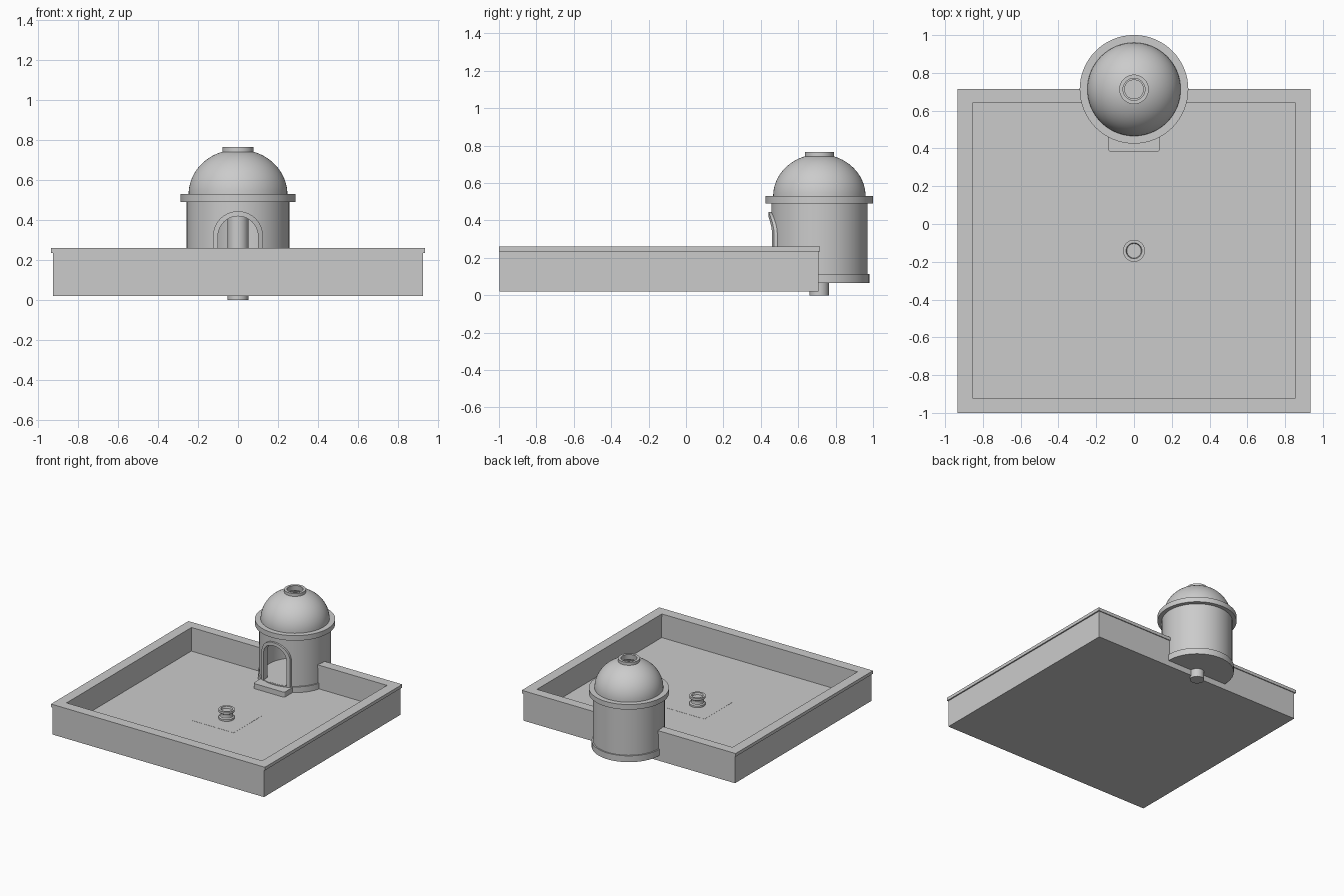
import bpy, bmesh
from math import sin, cos, pi, sqrt, radians

cube = bpy.data.objects.get("Cube")
if cube:
    bpy.data.objects.remove(cube, do_unlink=True)

stone = bpy.data.materials.new("grey_stone")
stone.use_nodes = True
GREY = (0.6, 0.6, 0.6, 1)
stone.diffuse_color = GREY
stone.node_tree.nodes["Principled BSDF"].inputs["Base Color"].default_value = GREY

TOWER_Y = 0.713
POOL_Y = -0.142
FLOOR = 0.07
SPRING = 0.32      # height where the door arch begins


def finish(name, bm, smooth=False):
    bmesh.ops.remove_doubles(bm, verts=bm.verts, dist=1e-5)
    bmesh.ops.recalc_face_normals(bm, faces=bm.faces)
    mesh = bpy.data.meshes.new(name)
    bm.to_mesh(mesh)
    bm.free()
    mesh.materials.append(stone)
    ob = bpy.data.objects.new(name, mesh)
    bpy.context.collection.objects.link(ob)
    if smooth:
        shade(ob)
    return ob


def shade(ob):
    bpy.ops.object.select_all(action='DESELECT')
    ob.select_set(True)
    bpy.context.view_layer.objects.active = ob
    bpy.ops.object.shade_smooth_by_angle(angle=radians(30))


def box(name, x0, x1, y0, y1, z0, z1):
    bm = bmesh.new()
    bmesh.ops.create_cube(bm, size=1)
    for v in bm.verts:
        v.co = ((x0 + x1) / 2 + v.co.x * (x1 - x0),
                (y0 + y1) / 2 + v.co.y * (y1 - y0),
                (z0 + z1) / 2 + v.co.z * (z1 - z0))
    return finish(name, bm)


def lathe(name, profile, y, steps=64):
    """Spin an (r, z) profile that starts and ends on the axis."""
    bm = bmesh.new()
    vs = [bm.verts.new((r, y, z)) for r, z in profile]
    edges = [bm.edges.new(p) for p in zip(vs, vs[1:])]
    bmesh.ops.spin(bm, geom=vs + edges, cent=(0, y, 0), axis=(0, 0, 1),
                   angle=2 * pi, steps=steps, use_merge=True)
    return finish(name, bm, True)


def cylinder(name, r, y, z0, z1):
    return lathe(name, [(0, z0), (r, z0), (r, z1), (0, z1)], y)


def cut(ob, cutter):
    mod = ob.modifiers.new("cut", 'BOOLEAN')
    mod.operation = 'DIFFERENCE'
    mod.solver = 'EXACT'
    mod.object = cutter
    cutter.hide_render = True
    cutter.hide_viewport = False
    cutter.display_type = 'WIRE'
    bpy.context.view_layer.update()
    dg = bpy.context.evaluated_depsgraph_get()
    mesh = bpy.data.meshes.new_from_object(ob.evaluated_get(dg))
    ob.modifiers.clear()
    ob.data = mesh


def arch(half, bottom, n=20):
    """Outline of a round-headed doorway as (x, z) points."""
    head = [(half * cos(pi * i / n), SPRING + half * sin(pi * i / n)) for i in range(n + 1)]
    return [(half, bottom)] + head + [(-half, bottom)]


# Open basin with a sunken floor
basin = box("basin", -0.925, 0.925, -0.996, 0.709, 0.02, 0.235)
basin_hollow = box("basin_hollow", -0.86, 0.86, -0.925, 0.645, FLOOR, 0.4)
cut(basin, basin_hollow)

# Coping slab around the basin wall
coping = box("coping", -0.935, 0.935, -1, 0.716, 0.235, 0.26)
coping_hollow = box("coping_hollow", -0.855, 0.855, -0.92, 0.64, 0.1, 0.4)
cut(coping, coping_hollow)

# The wall stops where the tower stands
tower_space = cylinder("tower_space", 0.24, TOWER_Y, 0.066, 0.6)
cut(basin, tower_space)
cut(coping, tower_space)

# Hollow domed tower: plinth, wall, collar, dome and open top ring
N = 16
end = 1.29
outer_dome = [(0.247 * cos(end * i / N), 0.53 + 0.224 * sin(end * i / N)) for i in range(N + 1)]
inner_dome = [(0.225 * cos(end * i / N), 0.53 + 0.2 * sin(end * i / N)) for i in range(N + 1)]
profile = [(0, 0.065), (0.267, 0.065), (0.267, 0.115), (0.257, 0.115), (0.257, 0.49),
           (0.2875, 0.49), (0.2875, 0.53)] + outer_dome
profile += [(0.078, 0.742), (0.078, 0.765), (0.058, 0.765)]
profile += inner_dome[::-1] + [(0.225, 0.115), (0, 0.115)]
tower = lathe("tower", profile, TOWER_Y)

# Arched doorway cut through the front of the tower
bm = bmesh.new()
face = bm.faces.new([bm.verts.new((x, 0.3, z)) for x, z in arch(0.1, 0.116)])
ext = bmesh.ops.extrude_face_region(bm, geom=[face])
for v in ext["geom"]:
    if isinstance(v, bmesh.types.BMVert):
        v.co.y = TOWER_Y
door_space = finish("door_space", bm)
cut(tower, door_space)
shade(tower)

# Raised door surround that follows the curve of the wall
bm = bmesh.new()
loops = []
for half, radius in ((0.1, 0.25), (0.1, 0.272), (0.125, 0.272), (0.125, 0.25)):
    loops.append([bm.verts.new((x, TOWER_Y - sqrt(radius ** 2 - x * x), z))
                  for x, z in arch(half, 0.105)])
for a, b in zip(loops, loops[1:] + loops[:1]):
    for i in range(len(a) - 1):
        bm.faces.new((a[i], a[i + 1], b[i + 1], b[i]))
for k in (0, -1):
    bm.faces.new([loop[k] for loop in loops])
finish("door_surround", bm, True)

# Doorstep with rounded front corners
step = box("doorstep", -0.137, 0.137, 0.383, 0.5, FLOOR, 0.11)
bm = bmesh.new()
bm.from_mesh(step.data)
corners = [e for e in bm.edges if all(v.co.y < 0.4 for v in e.verts)
           and abs(e.verts[0].co.z - e.verts[1].co.z) > 0.01]
bmesh.ops.bevel(bm, geom=corners, offset=0.015, segments=4, profile=0.5, affect='EDGES')
bm.to_mesh(step.data)
bm.free()

# Central post inside the tower, with its foot showing below
cylinder("tower_post", 0.052, TOWER_Y, 0, 0.45)

# Spool-shaped fountain on a thin square plate
lathe("fountain", [(0, FLOOR), (0.057, FLOOR), (0.057, 0.085), (0.047, 0.092), (0.044, 0.105),
                   (0.047, 0.12), (0.058, 0.127), (0.058, 0.145), (0.042, 0.145),
                   (0.038, 0.13), (0, 0.13)], POOL_Y, 48)
box("fountain_plate", -0.185, 0.185, POOL_Y - 0.175, POOL_Y + 0.175, FLOOR - 0.002, FLOOR + 0.001)

# Cutters are no longer needed
for helper in (basin_hollow, coping_hollow, tower_space, door_space):
    bpy.data.objects.remove(helper, do_unlink=True)
